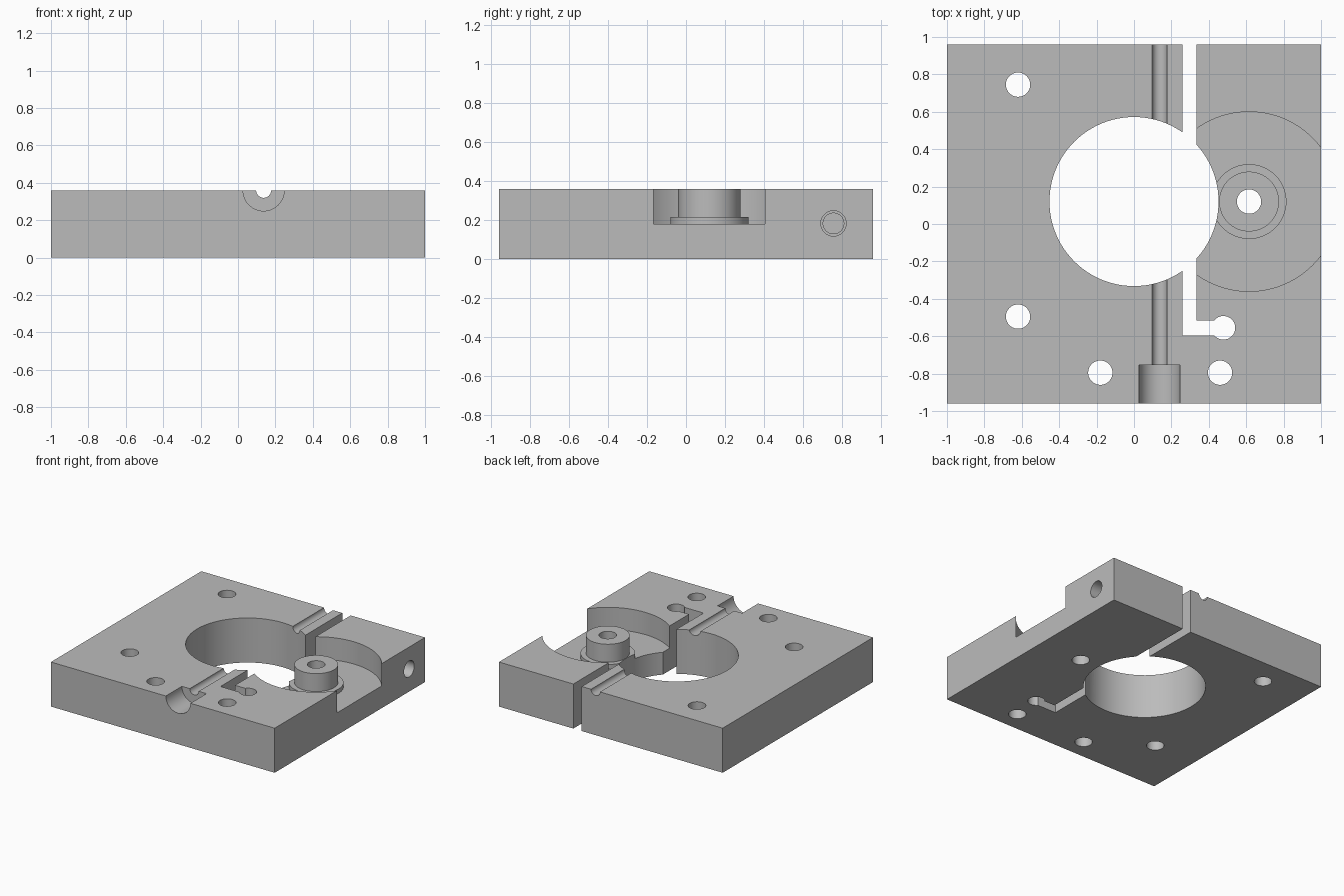
import bpy
from mathutils import Vector

if "Cube" in bpy.data.objects:
    bpy.data.objects.remove(bpy.data.objects["Cube"], do_unlink=True)

TOP = 0.36          # plate thickness
FLOOR = 0.18        # pocket floor height
HALF_DEPTH = 0.96
OVER = 0.1          # how far cutters run past the surface
HOLE_R = 0.065

grey = bpy.data.materials.new("plain grey")
grey.use_nodes = True
grey.diffuse_color = (0.5, 0.5, 0.5, 1)
grey.node_tree.nodes["Principled BSDF"].inputs["Base Color"].default_value = grey.diffuse_color


def box(name, low, high):
    low, high = Vector(low), Vector(high)
    bpy.ops.mesh.primitive_cube_add(size=1, location=(low + high) / 2)
    obj = bpy.context.object
    obj.name = name
    obj.scale = high - low
    bpy.ops.object.transform_apply(location=True, rotation=True, scale=True)
    return obj


def rod(name, start, end, radius, sides=64):
    start, end = Vector(start), Vector(end)
    axis = end - start
    bpy.ops.mesh.primitive_cylinder_add(
        vertices=sides, radius=radius, depth=axis.length, location=(start + end) / 2,
        rotation=axis.to_track_quat('Z', 'Y').to_euler())
    obj = bpy.context.object
    obj.name = name
    bpy.ops.object.transform_apply(location=True, rotation=True, scale=True)
    return obj


def upright(name, x, y, radius, low=-OVER, high=TOP + OVER, sides=64):
    return rod(name, (x, y, low), (x, y, high), radius, sides)


def combine(target, tool, operation='DIFFERENCE'):
    mod = target.modifiers.new(tool.name, 'BOOLEAN')
    mod.operation = operation
    mod.solver = 'EXACT'
    mod.object = tool
    bpy.context.view_layer.objects.active = target
    bpy.ops.object.modifier_apply(modifier=mod.name)
    bpy.data.objects.remove(tool, do_unlink=True)


# Plate
plate = box("clamp_plate", (-1, -HALF_DEPTH, 0), (1, HALF_DEPTH, TOP))

# Round pocket open to the side, with a stepped boss standing in it
boss_x, boss_y = 0.615, 0.12
combine(plate, upright("pocket", boss_x, boss_y, 0.48, FLOOR, sides=96))
combine(plate, upright("boss_step", boss_x, boss_y, 0.2, FLOOR - 0.05, 0.215), 'UNION')
combine(plate, upright("boss_hub", boss_x, boss_y, 0.16, FLOOR - 0.03, TOP), 'UNION')

# Large bore
combine(plate, upright("bore", 0, 0.12, 0.452, sides=96))

# Clamping slot with its side leg and round relief
combine(plate, box("slot", (0.26, -0.595, -OVER), (0.335, 1.1, TOP + OVER)))
combine(plate, box("slot_leg", (0.3, -0.595, -OVER), (0.478, -0.517, TOP + OVER)))
combine(plate, upright("slot_relief", 0.478, -0.555, 0.063))

# Vertical screw holes
for x, y in [(-0.62, 0.745), (-0.62, -0.495), (-0.18, -0.795), (0.46, -0.795), (boss_x, boss_y)]:
    combine(plate, upright("screw_hole", x, y, HOLE_R, sides=48))

# Half round groove along the top, with a wider seat at the front
groove_x = 0.137
combine(plate, rod("groove", (groove_x, -1.1, TOP), (groove_x, 1.1, TOP), 0.04, 48))
combine(plate, rod("groove_seat", (groove_x, -1.1, TOP), (groove_x, -0.755, TOP), 0.11))

# Cross hole for the clamp screw, narrower beyond the slot
combine(plate, rod("clamp_hole", (0.3, 0.757, 0.183), (1.1, 0.757, 0.183), HOLE_R, 48))
combine(plate, rod("clamp_thread", (-0.15, 0.757, 0.183), (0.3, 0.757, 0.183), 0.053, 48))

# Finish
plate.data.materials.clear()
plate.data.materials.append(grey)
for face in plate.data.polygons:
    face.material_index = 0
bpy.ops.object.select_all(action='DESELECT')
plate.select_set(True)
bpy.context.view_layer.objects.active = plate
bpy.ops.object.shade_smooth_by_angle()
